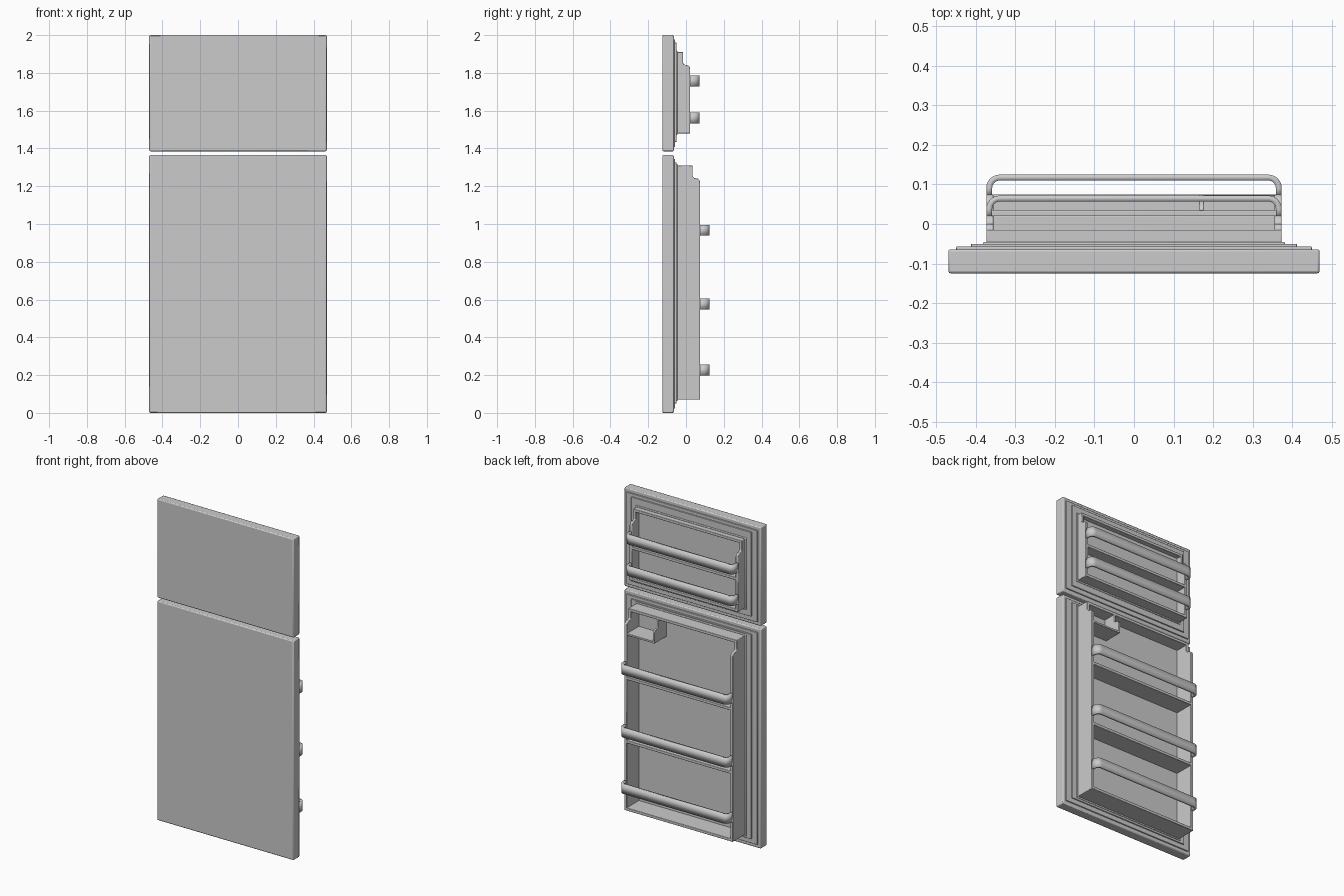
import bpy, bmesh, math

if "Cube" in bpy.data.objects:
    bpy.data.objects.remove(bpy.data.objects["Cube"], do_unlink=True)

WALL = 0.018       # liner wall thickness
HALF = 0.374       # half width of the liner
BACK = -0.05       # plane of the inner door face


def finish(name, bm, bevel=0.0, segments=2):
    bmesh.ops.recalc_face_normals(bm, faces=bm.faces)
    mesh = bpy.data.meshes.new(name)
    bm.to_mesh(mesh)
    bm.free()
    obj = bpy.data.objects.new(name, mesh)
    bpy.context.collection.objects.link(obj)
    if bevel:
        mod = obj.modifiers.new("Rounded edges", "BEVEL")
        mod.width = bevel
        mod.segments = segments
        mod.limit_method = "ANGLE"
        mod.angle_limit = math.radians(40)
    bpy.ops.object.select_all(action="DESELECT")
    obj.select_set(True)
    bpy.context.view_layer.objects.active = obj
    bpy.ops.object.shade_smooth_by_angle(angle=math.radians(40))
    return obj


def box(name, x, y, z, bevel=0.0):
    """Box from (low, high) pairs on each axis."""
    bm = bmesh.new()
    bmesh.ops.create_cube(bm, size=1)
    for v in bm.verts:
        for axis, (low, high) in enumerate((x, y, z)):
            v.co[axis] = (low + high) / 2 + v.co[axis] * (high - low)
    return finish(name, bm, bevel)


def slab(name, profile, x0, x1, bevel=0.0):
    """Extrude a (y, z) outline along x."""
    bm = bmesh.new()
    face = bm.faces.new([bm.verts.new((x0, y, z)) for y, z in profile])
    moved = bmesh.ops.extrude_face_region(bm, geom=[face])["geom"]
    for v in moved:
        if isinstance(v, bmesh.types.BMVert):
            v.co.x = x1
    return finish(name, bm, bevel)


def side_profile(bottom, top, lip, front):
    """Wall outline: shallow at the top, swelling in an S to full depth."""
    points = [(BACK, bottom), (front, bottom)]
    height = front - lip
    shoulder = top - 0.055
    for i in range(7):
        a = math.pi / 2 * i / 6
        points.append((front - 0.022 * (1 - math.cos(a)),
                       shoulder - 0.037 + 0.024 * math.sin(a)))
    for i in range(5):
        a = math.pi / 2 * i / 4
        points.append((lip + (height - 0.022) * (1 - math.sin(a)),
                       shoulder - 0.013 + 0.013 * (1 - math.cos(a))))
    return points + [(lip, top), (BACK, top)]


def rail(name, y0, y1, z0, z1, radius=0.034):
    """U-shaped retaining strap with rounded corners."""
    path = [(HALF, y0)]
    for i in range(9):
        a = math.pi / 2 * i / 8
        path.append((HALF - radius + radius * math.cos(a),
                     y1 - radius + radius * math.sin(a)))
    path += [(-x, y) for x, y in reversed(path)]
    bm = bmesh.new()
    low = [bm.verts.new((x, y, z0)) for x, y in path]
    high = [bm.verts.new((x, y, z1)) for x, y in path]
    for i in range(len(path) - 1):
        bm.faces.new((low[i], low[i + 1], high[i + 1], high[i]))
    obj = finish(name, bm)
    # Thicken toward the inside of the U
    mod = obj.modifiers.new("Thickness", "SOLIDIFY")
    mod.thickness = 0.015
    outward = obj.data.polygons[len(path) // 2 - 1].normal.y > 0
    mod.offset = -1 if outward else 1
    return obj


def door(prefix, z0, z1, liner, lip, front, rails, shelves):
    # Outer panel
    box(prefix + "_door_panel", (-0.47, 0.47), (-0.125, -0.064), (z0, z1), 0.006)
    # Stepped gasket and inner face
    box(prefix + "_door_gasket", (-0.45, 0.45), (-0.07, -0.057),
        (z0 + 0.022, z1 - 0.022), 0.002)
    box(prefix + "_inner_face", (-0.413, 0.413), (-0.07, BACK),
        (z0 + 0.05, z1 - 0.04), 0.002)
    bottom, top = liner
    # Foot flaring around the liner
    box(prefix + "_liner_foot", (-HALF - 0.008, HALF + 0.008), (-0.06, BACK + 0.005),
        (bottom - 0.008, top + 0.008), 0.004)
    # Side walls
    for side, sign in (("left", 1), ("right", -1)):
        slab(f"{prefix}_{side}_wall", side_profile(bottom, top, lip, front),
             sign * HALF, sign * (HALF - WALL), 0.003)
    # Top lip, floor and shelves
    inner = HALF - WALL / 2
    box(prefix + "_top_lip", (-inner, inner), (BACK, lip), (top - WALL, top), 0.003)
    box(prefix + "_floor", (-inner, inner), (BACK, front), (bottom, bottom + WALL), 0.003)
    for i, z in enumerate(shelves, 1):
        box(f"{prefix}_shelf_{i}", (-inner, inner), (BACK, front), (z, z + WALL), 0.003)
    for i, z in enumerate(rails, 1):
        rail(f"{prefix}_rail_{i}", front - 0.002, front + 0.05, z, z + 0.058)


door("lower", 0.0, 1.365, (0.07, 1.31), 0.035, 0.075,
     rails=(0.197, 0.547, 0.938), shelves=(0.49, 0.885))
door("upper", 1.385, 2.0, (1.48, 1.91), -0.015, 0.022,
     rails=(1.532, 1.728), shelves=(1.675,))

# Small open tray in the upper left corner of the lower door
slab("tray_wall", side_profile(1.16, 1.31, 0.035, 0.075), 0.165, 0.177, 0.002)
box("tray_floor", (0.17, HALF - WALL / 2), (BACK, 0.073), (1.16, 1.172), 0.002)
